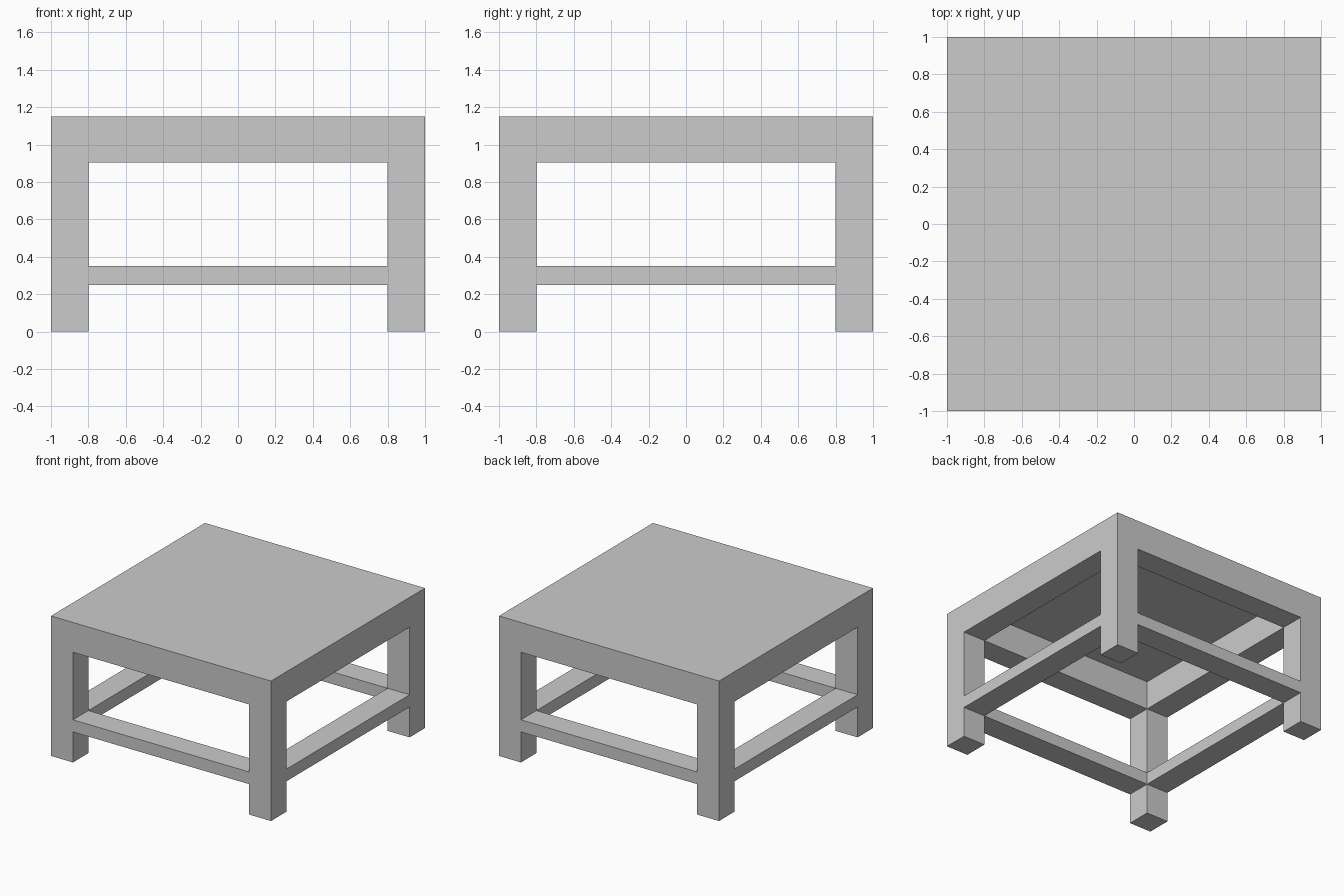
import bpy

if "Cube" in bpy.data.objects:
    bpy.data.objects.remove(bpy.data.objects["Cube"])

TOP, SKIN, W = 1.15, 0.01, 0.2   # overall height, top panel thickness, timber width
UNDER = TOP - SKIN               # underside of the panel


def box(name, lo, hi):
    """Axis-aligned box between two corners."""
    bpy.ops.mesh.primitive_cube_add(size=1, location=[(a + b) / 2 for a, b in zip(lo, hi)])
    ob = bpy.context.object
    ob.name = name
    ob.scale = [b - a for a, b in zip(lo, hi)]
    bpy.ops.object.transform_apply(location=False, rotation=False, scale=True)
    return ob


# Thin table top panel
box("table_top", (-1, -1, UNDER), (1, 1, TOP))

# Four square legs, flush with the outer corners
inner = 1 - W
for y, depth in ((-1, "front"), (inner, "back")):
    for x, side in ((-1, "left"), (inner, "right")):
        box(f"{depth}_{side}_leg", (x, y, 0), (x + W, y + W, UNDER))

# Deep aprons under the top and slim stretchers near the floor
for part, z0, z1 in (("apron", 0.905, UNDER), ("stretcher", 0.25, 0.35)):
    for a, long_name, side_name in ((-1, "front", "left"), (inner, "back", "right")):
        box(f"{long_name}_{part}", (-inner, a, z0), (inner, a + W, z1))
        box(f"{side_name}_{part}", (a, -inner, z0), (a + W, inner, z1))
